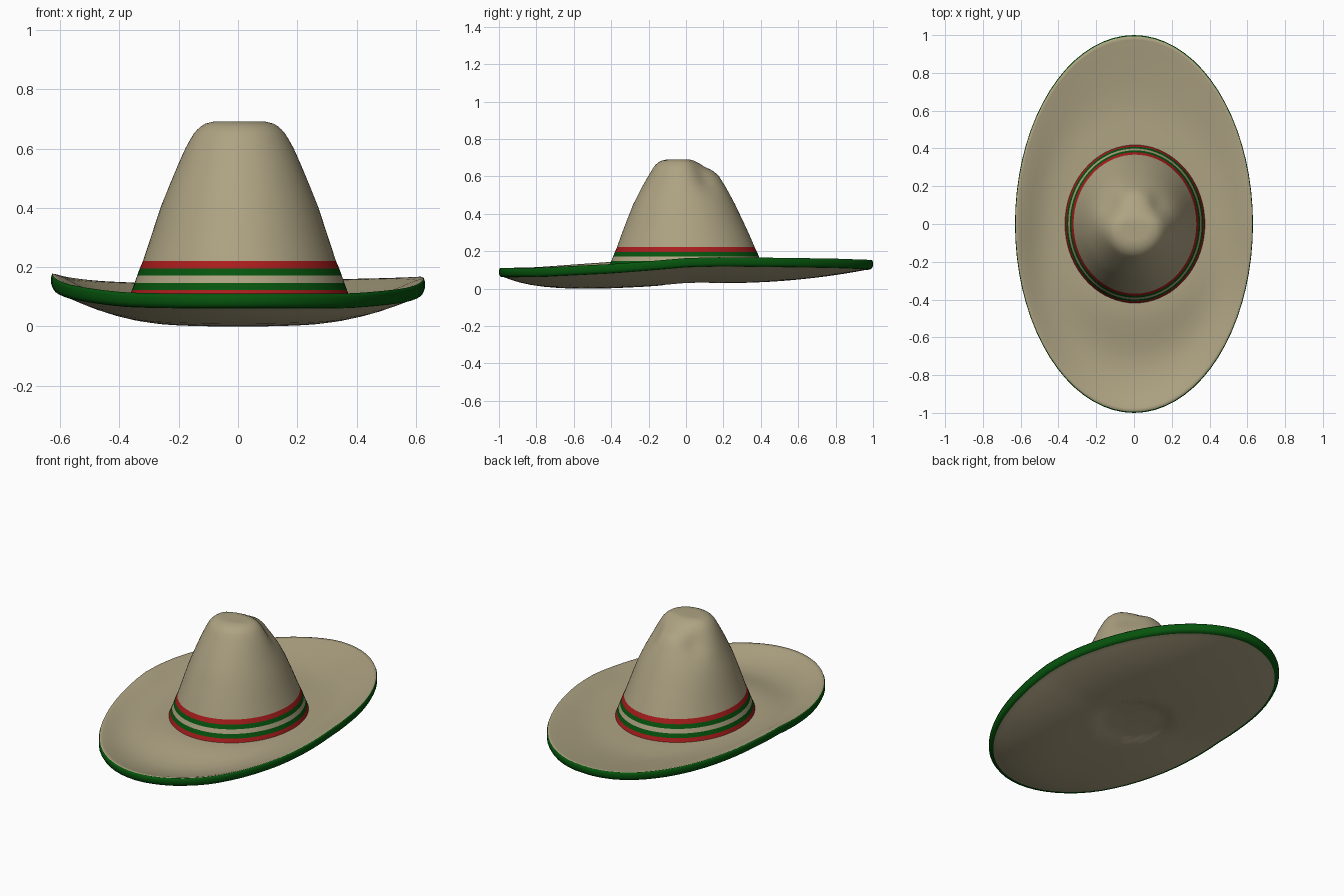
import bpy, math

if "Cube" in bpy.data.objects:
    bpy.data.objects.remove(bpy.data.objects["Cube"])


def material(name, rgb):
    m = bpy.data.materials.new(name)
    m.diffuse_color = (*rgb, 1)
    m.use_nodes = True
    m.node_tree.nodes["Principled BSDF"].inputs["Base Color"].default_value = m.diffuse_color
    return m


STRAW = material("straw", (0.42, 0.365, 0.225))
GREEN = material("green", (0.002, 0.09, 0.004))
RED = material("red", (0.40, 0.012, 0.012))
SEG = 72


def interp(table, t):
    """Interpolate a list of (t, value) pairs."""
    if t <= table[0][0]:
        return table[0][1]
    for (a, va), (b, vb) in zip(table, table[1:]):
        if t <= b:
            return va + (vb - va) * (t - a) / (b - a)
    return table[-1][1]


def step(t):
    """Smooth step from 0 to 1."""
    t = min(1, max(0, t))
    return t * t * (3 - 2 * t)


def loft(name, rings, row_mats, cap_start=False, cap_end=False):
    """Skin a list of vertex rings; row_mats gives one material per strip."""
    verts = [v for ring in rings for v in ring]
    mats = list(dict.fromkeys(row_mats))
    faces, idx = [], []
    for r, m in enumerate(row_mats):
        for i in range(SEG):
            j = (i + 1) % SEG
            faces.append((r * SEG + i, r * SEG + j, (r + 1) * SEG + j, (r + 1) * SEG + i))
            idx.append(mats.index(m))
    if cap_start:
        faces.append(tuple(reversed(range(SEG))))
        idx.append(mats.index(row_mats[0]))
    if cap_end:
        faces.append(tuple(range((len(rings) - 1) * SEG, len(rings) * SEG)))
        idx.append(mats.index(row_mats[-1]))
    me = bpy.data.meshes.new(name)
    me.from_pydata(verts, [], faces)
    for m in mats:
        me.materials.append(m)
    me.polygons.foreach_set("material_index", idx)
    me.polygons.foreach_set("use_smooth", [True] * len(faces))
    ob = bpy.data.objects.new(name, me)
    bpy.context.collection.objects.link(ob)
    return ob


ANGLES = [2 * math.pi * i / SEG for i in range(SEG)]

# Brim: an oval dish with raised sides and a rolled green edge
EDGE_Z = [(-1, .085), (-.8, .086), (-.4, .106), (-.2, .121), (0, .138),
          (.2, .143), (.6, .138), (.8, .135), (1, .128)]
BASE_Z = [(-.6, -.004), (-.4, 0), (-.2, .01), (0, .022), (.2, .026), (.5, .025), (1, .028)]


def edge_z(a):
    left = max(0, -math.cos(a))
    return (interp(EDGE_Z, math.sin(a)) + .015 * left ** 3
            - .03 * left * max(0, math.sin(a)))


def under_z(r, a):
    x, y = .63 * r * math.cos(a), r * math.sin(a)
    power = 2.6 + 4 * max(0, -math.sin(a)) ** 2
    base = interp(BASE_Z, y)
    z = base + (edge_z(a) - .026 - base) * min(1, r / .97) ** power
    # shallow round recess under the crown
    return z + .018 * step((.22 - math.hypot(x, y)) / .05)


def brim_ring(r, height):
    return [(.63 * r * math.cos(a), r * math.sin(a), height(r, a)) for a in ANGLES]


def top_z(r, a):
    # level with the foot of the crown, easing out to the raised edge
    foot = interp([(.3, .1), (.55, .1)], r)
    foot_r = .42 + .16 * math.cos(a) ** 2
    blend = step((r - foot_r) / .36)
    return foot + (under_z(r, a) + .046 - foot) * blend


under_r = [.02, .1, .16, .2, .25, .3, .36, .44, .52, .6, .68, .76, .83, .89, .94, .97]
rolled = [(.99, -.024), (1, -.010), (1, .012), (.994, .024)]
top_r = [.975, .955, .92, .87, .81, .74, .67, .6, .53, .46, .39, .32]
rings = [brim_ring(r, under_z) for r in under_r]
rings += [brim_ring(r, lambda _, a, o=o: edge_z(a) + o) for r, o in rolled]
rings += [brim_ring(r, top_z) for r in top_r]
n = len(under_r)
row_mats = [GREEN if n - 1 <= i < n + 3 else STRAW for i in range(len(rings) - 1)]
loft("brim", rings, row_mats, cap_start=True)

# Crown cross-sections: height -> half width, half depth, centre offset in y
HALF_X = [(.08, .377), (.1, .368), (.22, .325), (.4, .266), (.5, .226), (.56, .202),
          (.61, .180), (.65, .155), (.67, .137), (.683, .115), (.69, .085)]
HALF_Y = [(.08, .425), (.1, .416), (.22, .368), (.3, .337), (.45, .272), (.54, .225),
          (.6, .190), (.65, .150), (.67, .128), (.683, .100), (.69, .07)]
SHIFT = [(.2, 0), (.45, -.01), (.6, -.012), (.69, -.03)]


def crown_ring(z, scale=1, grow=0):
    hx, hy, cy = (interp(t, z) for t in (HALF_X, HALF_Y, SHIFT))
    ring = []
    for a in ANGLES:
        x = .005 + (hx * scale + grow) * math.cos(a)
        y = cy + (hy * scale + grow) * math.sin(a)
        # soft pinched dents on both rear sides, and a sloping rear top
        k = sum(math.exp(-((x - s * .14) ** 2 + (y - .11) ** 2) / .007
                         - ((z - .61) / .09) ** 2) for s in (-1, 1))
        drop = .022 * step((y - .0) / .12) * step((z - .62) / .06)
        ring.append((x * (1 - .16 * k), y * (1 - .16 * k), z - drop - .012 * k))
    return ring


heights = [.22, .28, .34, .4, .45, .5, .54, .57, .6, .625, .65, .662, .674, .683, .69]
rings = [crown_ring(z) for z in heights]
rings += [crown_ring(.69, s) for s in (.75, .5, .25, .05)]
loft("crown", rings, [STRAW] * (len(rings) - 1), cap_end=True)

# Striped hat band around the foot of the crown
stripes = [(.09, RED), (.122, GREEN), (.146, STRAW), (.17, GREEN), (.194, RED)]
rings = [crown_ring(z, 1, .002) for z, _ in stripes] + [crown_ring(.22)]
loft("hat_band", rings, [m for _, m in stripes])

# Rest the lowest point on the ground
objs = list(bpy.context.collection.objects)
low = min(v.co.z for o in objs for v in o.data.vertices)
for o in objs:
    for v in o.data.vertices:
        v.co.z -= low
